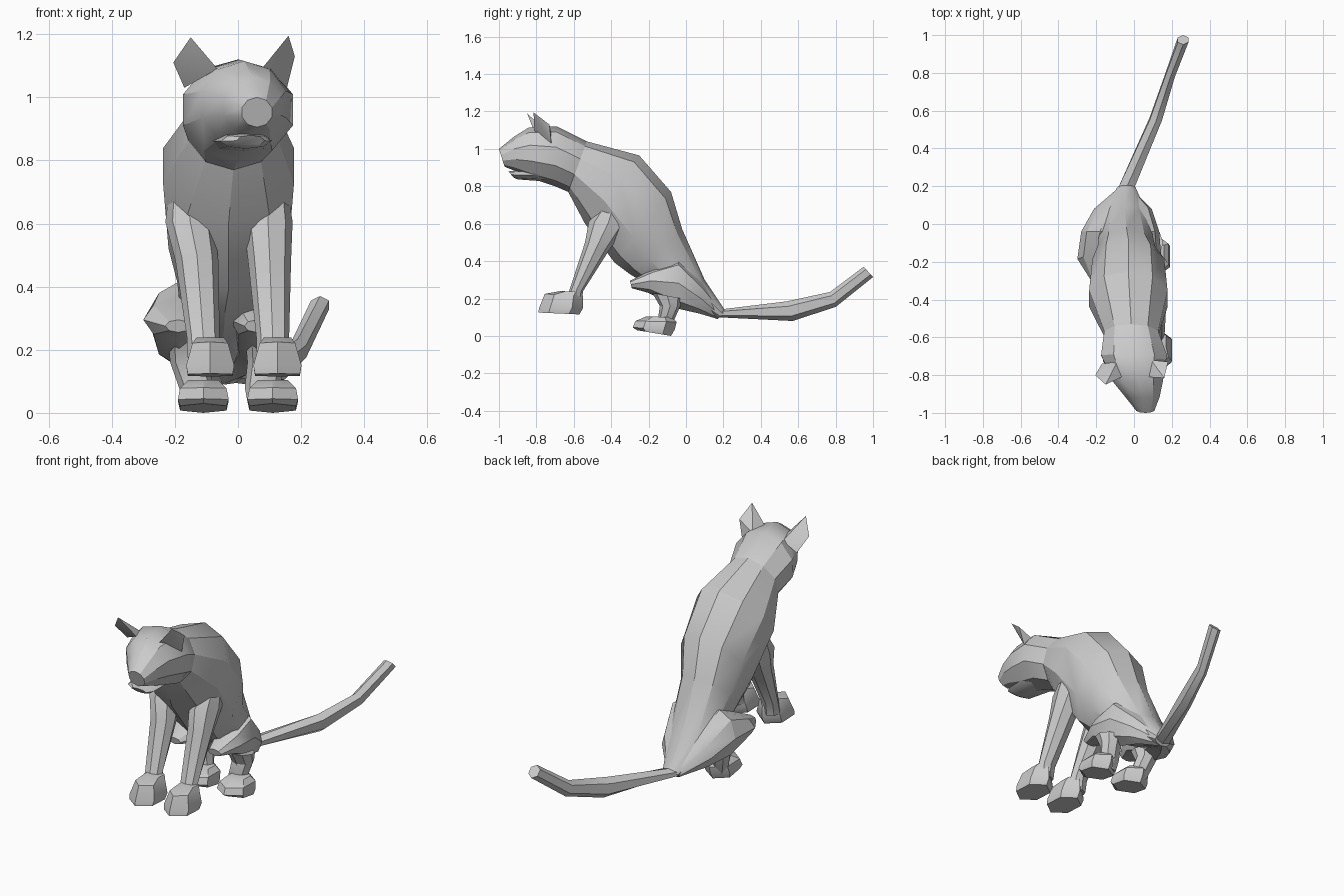
import bpy, bmesh
from math import sin, cos, tau, radians
from mathutils import Vector


def finish(name, bm):
    bmesh.ops.recalc_face_normals(bm, faces=bm.faces)
    me = bpy.data.meshes.new(name)
    bm.to_mesh(me)
    bm.free()
    ob = bpy.data.objects.new(name, me)
    bpy.context.collection.objects.link(ob)
    bpy.ops.object.select_all(action='DESELECT')
    ob.select_set(True)
    bpy.context.view_layer.objects.active = ob
    bpy.ops.object.shade_smooth_by_angle(angle=radians(32))
    return ob


def loft(name, sections, n=8):
    """Each section: y, z of one outline edge, y, z of the other, centre x, half width."""
    bm = bmesh.new()
    rings = []
    for y1, z1, y2, z2, cx, rx in sections:
        a, b = Vector((cx, y1, z1)), Vector((cx, y2, z2))
        mid, half = (a + b) / 2, (a - b) / 2
        rings.append([bm.verts.new(mid + half * cos(tau * i / n) + Vector((rx * sin(tau * i / n), 0, 0)))
                      for i in range(n)])
    for r, s in zip(rings, rings[1:]):
        for i in range(n):
            j = (i + 1) % n
            bm.faces.new((r[i], r[j], s[j], s[i]))
    bm.faces.new(rings[0])
    bm.faces.new(rings[-1])
    return finish(name, bm)


def hull(name, points):
    bm = bmesh.new()
    for p in points:
        bm.verts.new(p)
    bmesh.ops.convex_hull(bm, input=bm.verts)
    return finish(name, bm)


# Torso from neck to rump
loft("torso", [
    (-.53, 1.04, -.63, .77, -.015, .15),
    (-.25, .965, -.54, .60, -.03, .218),
    (-.08, .77, -.38, .39, -.03, .20),
    (-.02, .57, -.30, .33, -.04, .16),
    (.10, .30, -.06, .19, -.05, .13),
    (.21, .135, .17, .09, -.04, .05)], 10)

# Head, turned slightly to +x
loft("head", [
    (-.53, 1.04, -.63, .77, -.015, .15),
    (-.69, 1.12, -.70, .80, 0, .183),
    (-.84, 1.115, -.82, .84, .02, .14),
    (-.92, 1.065, -.91, .88, .045, .095),
    (-1.0, 1.0, -.97, .905, .06, .05)], 10)

# Lower jaw
loft("jaw", [
    (-.74, .90, -.74, .825, .01, .10),
    (-.90, .885, -.90, .837, .025, .08),
    (-.95, .88, -.92, .845, .04, .045)], 8)

# Ears
hull("left_ear", [(-.15, -.85, 1.19), (-.205, -.80, 1.11), (-.065, -.81, 1.09),
                  (-.17, -.74, 1.03), (-.09, -.73, 1.08)])
hull("right_ear", [(.16, -.815, 1.195), (.18, -.73, 1.13), (.075, -.81, 1.09),
                   (.155, -.72, 1.03), (.09, -.72, 1.08)])

# Legs and haunches: the pose is slightly uneven, so each side has its own x centres
sides = {
    "left": dict(fore=(-.16, -.13, -.11), fpaw=-.088, haunch=-.19, bulge=.11, shin=-.155, hpaw=-.11),
    "right": dict(fore=(.10, .10, .11), fpaw=.125, haunch=.06, bulge=.085, shin=.09, hpaw=.11)}
for side, s in sides.items():
    f, h, b = s["fore"], s["haunch"], s["bulge"]
    loft(side + "_front_leg", [
        (-.45, .70, -.33, .68, f[0], .06),
        (-.52, .61, -.31, .60, f[0] * .95, .078),
        (-.54, .50, -.41, .46, f[1], .068),
        (-.625, .24, -.55, .24, f[2], .052),
        (-.65, .18, -.56, .17, f[2], .05)])
    loft(side + "_front_paw", [
        (-.79, .125, -.57, .115, s["fpaw"], .082),
        (-.785, .15, -.55, .15, s["fpaw"], .088),
        (-.755, .225, -.55, .21, s["fpaw"], .065),
        (-.67, .24, -.56, .235, s["fpaw"], .05)], 6)
    loft(side + "_haunch", [
        (-.30, .295, -.29, .255, h, .04),
        (-.17, .36, -.20, .23, h, b),
        (-.04, .42, -.04, .145, h * .95, b * .9),
        (.09, .28, .07, .12, h * .6 - .01, b * .8),
        (.20, .13, .17, .09, -.05, .04)])
    loft(side + "_hind_leg", [
        (-.18, .23, -.02, .20, s["shin"], .065),
        (-.14, .16, -.03, .16, s["shin"], .06),
        (-.15, .09, -.07, .07, s["shin"] * .85, .055),
        (-.14, .03, -.09, .02, s["shin"] * .8, .04)])
    loft(side + "_hind_paw", [
        (-.26, .03, -.08, .0, s["hpaw"], .085),
        (-.285, .045, -.06, .035, s["hpaw"], .093),
        (-.27, .08, -.05, .075, s["hpaw"], .085),
        (-.21, .105, -.08, .10, s["hpaw"], .055)], 6)

# Tail
loft("tail", [
    (.17, .14, .17, .10, -.05, .05),
    (.54, .185, .57, .08, .115, .038),
    (.77, .235, .80, .155, .19, .03),
    (.95, .37, 1.0, .315, .26, .033)], 6)
